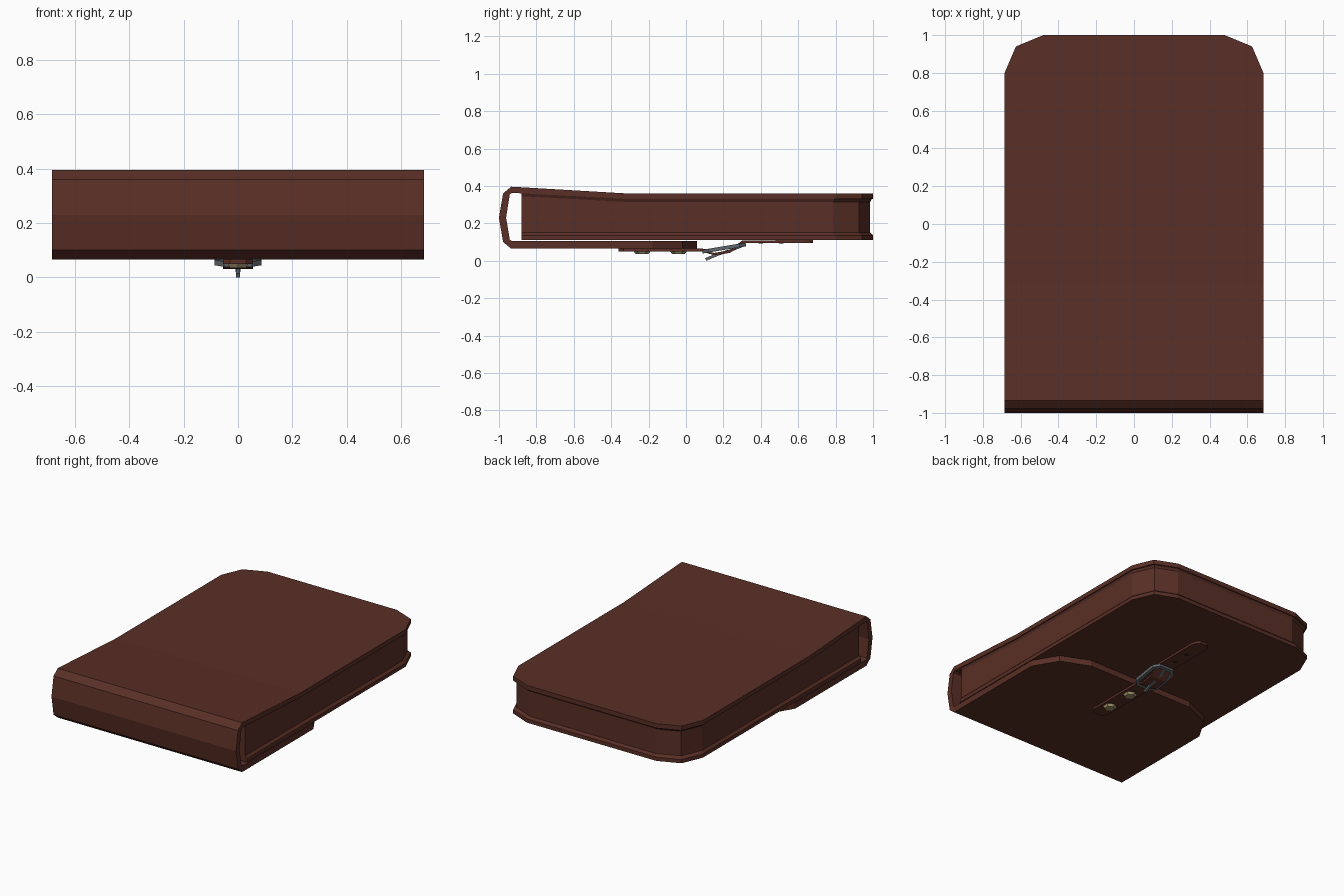
import bpy, bmesh, math
from mathutils import Matrix

if "Cube" in bpy.data.objects:
    bpy.data.objects.remove(bpy.data.objects["Cube"])


def material(name, rgb):
    m = bpy.data.materials.new(name)
    m.diffuse_color = (*rgb, 1)
    m.use_nodes = True
    m.node_tree.nodes["Principled BSDF"].inputs["Base Color"].default_value = m.diffuse_color
    return m


LEATHER = material("brown leather", (0.100, 0.028, 0.019))
STEEL = material("grey steel", (0.12, 0.135, 0.15))
BRASS = material("brass", (0.38, 0.30, 0.15))
DARK = material("dark hole", (0.02, 0.008, 0.006))


def finish(name, bm, mat):
    bmesh.ops.recalc_face_normals(bm, faces=bm.faces)
    me = bpy.data.meshes.new(name)
    bm.to_mesh(me)
    bm.free()
    me.materials.append(mat)
    ob = bpy.data.objects.new(name, me)
    bpy.context.collection.objects.link(ob)
    return ob


def loft(name, rings, mat, closed=False):
    """Skin a list of point rings; closed joins last to first, else capped."""
    bm = bmesh.new()
    vs = [[bm.verts.new(p) for p in r] for r in rings]
    n = len(vs[0])
    pairs = list(zip(vs, vs[1:])) + ([(vs[-1], vs[0])] if closed else [])
    for a, b in pairs:
        for i in range(n):
            j = (i + 1) % n
            bm.faces.new((a[i], a[j], b[j], b[i]))
    if not closed:
        bm.faces.new(vs[0])
        bm.faces.new(vs[-1])
    return finish(name, bm, mat)


def band(name, stations, mat):
    """Leather strip: each station is (y, z outside, y, z inside, half width)."""
    rings = [[(-w, yo, zo), (w, yo, zo), (w, yi, zi), (-w, yi, zi)]
             for yo, zo, yi, zi, w in stations]
    return loft(name, rings, mat)


def disc(name, y, z, r, depth, mat, r_top=None):
    bm = bmesh.new()
    bmesh.ops.create_cone(bm, cap_ends=True, segments=6, radius1=r_top or r, radius2=r,
                          depth=depth, matrix=Matrix.Translation((0, y, z)))
    return finish(name, bm, mat)


# back panel, fold and front flap in one wrapped strip
W = 0.685
band("back_panel_and_flap", [
    (1.0, .36, 1.0, .33, .48), (.94, .36, .94, .33, .625), (.8, .36, .8, .33, W),
    (-.32, .36, -.32, .33, W), (-.935, .396, -.93, .363, W), (-.978, .36, -.942, .355, W),
    (-1.0, .23, -.962, .23, W), (-.978, .10, -.942, .112, W), (-.935, .065, -.93, .105, W),
    (-.18, .065, -.18, .105, W), (-.02, .065, -.02, .105, .59), (.06, .065, .06, .105, .40),
], LEATHER)

# pouch body with gusset recessed between the panel edges
half = [(W, -.88), (W, -.32), (W, .8), (.625, .94), (.48, 1.0)]
outline = half + [(-x, y) for x, y in reversed(half)]
rings = []
for z, inset in [(.11, 0), (.135, 0), (.15, .015), (.315, .015), (.335, .004)]:
    ring = []
    for x, y in outline:
        lift = .03 if (y < -.5 and z > .3) else 0
        ring.append((x - math.copysign(inset, x), y - (inset if y > .5 else 0), z + lift))
    rings.append(ring)
loft("pouch_body", rings, LEATHER)

# upper strap riveted on the flap
band("upper_strap", [
    (-.36, .050, -.36, .066, .03), (-.335, .050, -.335, .066, .055),
    (.08, .050, .08, .066, .055), (.12, .046, .12, .060, .055)], LEATHER)

# lower strap rising through the buckle
band("lower_strap", [
    (.10, .044, .10, .056, .05), (.15, .030, .15, .042, .055), (.235, .042, .235, .056, .055),
    (.31, .094, .30, .108, .055), (.63, .094, .63, .111, .055), (.66, .094, .66, .111, .045),
    (.68, .094, .68, .111, .025)], LEATHER)

for i, y in enumerate((-.235, -.04)):
    disc(f"rivet_{i + 1}", y, .043, .045, .016, BRASS, .034)
for i, y in enumerate((.40, .51)):
    disc(f"strap_hole_{i + 1}", y, .0935, .012, .003, DARK)


# tilted buckle frame with cut corners
def frame_loop(hx, hy, c, z):
    q = [(hx, hy - c), (hx - c, hy)]
    pts = q + [(-x, y) for x, y in reversed(q)]
    pts += [(-x, -y) for x, y in pts]
    return [(x, y, z) for x, y in pts]


T = .010
buckle = loft("buckle_frame", [
    frame_loop(.087, .118, .035, -T), frame_loop(.087, .118, .035, T),
    frame_loop(.065, .096, .025, T), frame_loop(.065, .096, .025, -T)], STEEL, closed=True)
buckle.location = (0, .204, .068)
buckle.rotation_euler = (math.atan2(.04, .24), 0, 0)

# buckle prong
band("buckle_prong", [
    (.108, .000, .102, .014, .007), (.18, .030, .176, .044, .009),
    (.24, .048, .238, .062, .009), (.315, .078, .312, .094, .009)], STEEL)
